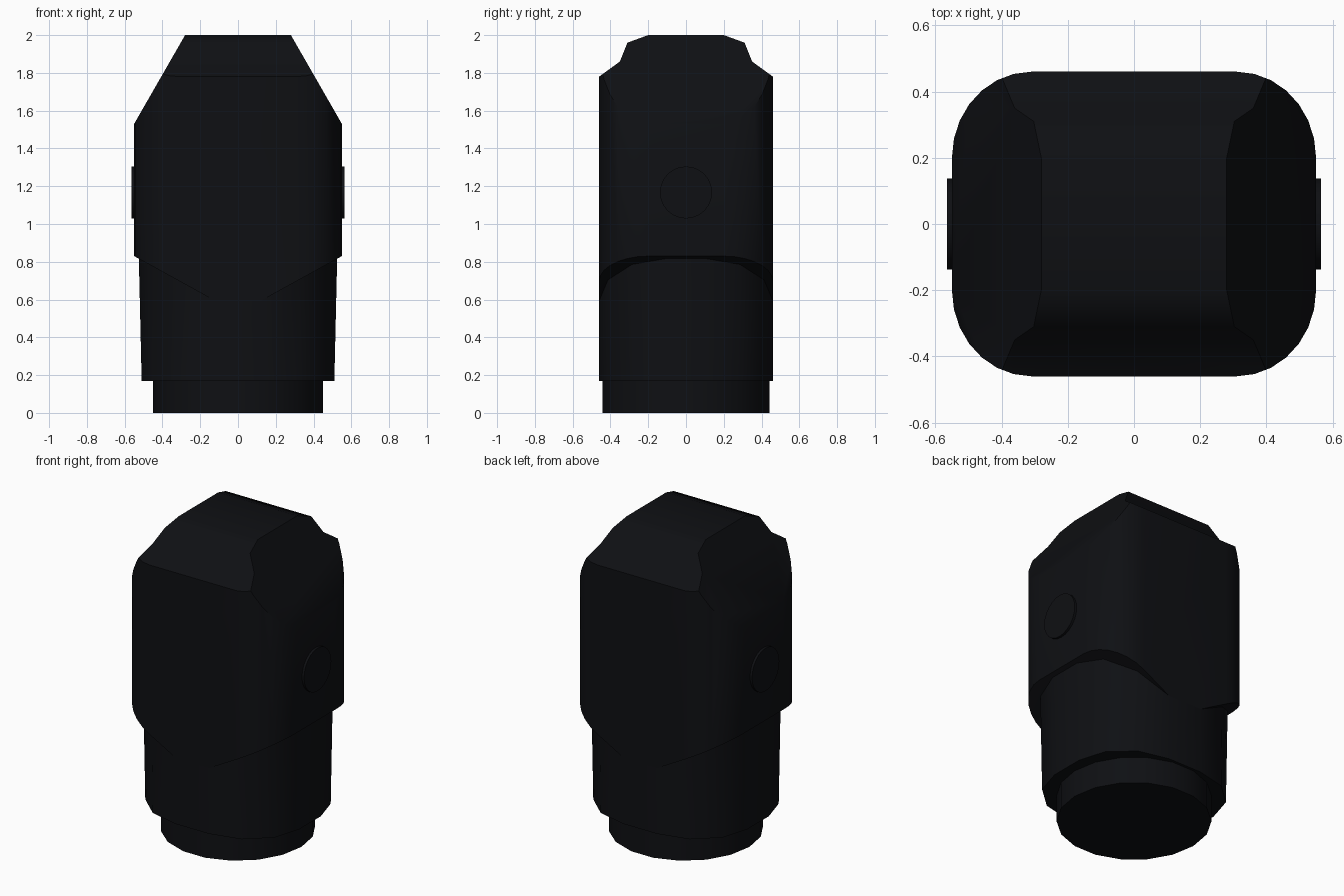
import bpy, bmesh
from math import pi, sin, cos, radians

if "Cube" in bpy.data.objects:
    bpy.data.objects.remove(bpy.data.objects["Cube"])

dark = bpy.data.materials.new("dark_plastic")
dark.diffuse_color = (0.0045, 0.005, 0.0065, 1)
dark.use_nodes = True
dark.node_tree.nodes["Principled BSDF"].inputs["Base Color"].default_value = dark.diffuse_color


def make_object(name, bm):
    bmesh.ops.recalc_face_normals(bm, faces=bm.faces)
    mesh = bpy.data.meshes.new(name)
    bm.to_mesh(mesh)
    bm.free()
    mesh.materials.append(dark)
    ob = bpy.data.objects.new(name, mesh)
    bpy.context.collection.objects.link(ob)
    return ob


def loft(name, bottom, top, cap_top=True):
    """Join two matching rings of points into a solid."""
    bm = bmesh.new()
    a = [bm.verts.new(p) for p in bottom]
    b = [bm.verts.new(p) for p in top]
    n = len(a)
    for i in range(n):
        j = (i + 1) % n
        bm.faces.new((a[i], a[j], b[j], b[i]))
    bm.faces.new(a[::-1])
    if cap_top:
        bm.faces.new(b)
    return make_object(name, bm)


def rounded_rect(hx, hy, rx, ry, seg):
    pts = []
    for q, (sx, sy) in enumerate(((1, 1), (-1, 1), (-1, -1), (1, -1))):
        for i in range(seg + 1):
            t = (q + i / seg) * pi / 2
            pts.append((sx * (hx - rx) + rx * cos(t), sy * (hy - ry) + ry * sin(t)))
    return pts


def mirrored(half):
    return half + [(-u, v) for u, v in reversed(half)]


def ring_z(pts, z):
    return [(x, y, z) for x, y in pts]


def disc(name, r, depth, n, axis, centre):
    """Cylinder whose first vertex lies on +x (or +y when laid along x)."""
    ring = [(r * cos(2 * pi * i / n), r * sin(2 * pi * i / n)) for i in range(n)]
    cx, cy, cz = centre
    if axis == 'Z':
        ends = [[(cx + u, cy + v, cz + d) for u, v in ring] for d in (-depth / 2, depth / 2)]
    else:
        ends = [[(cx + d, cy + u, cz + v) for u, v in ring] for d in (-depth / 2, depth / 2)]
    return loft(name, *ends)


def vee(x):
    """Height of the V-shaped underside of the head."""
    return 0.83 + (abs(x) - 0.55) * 0.5526


# Head: rounded block cut by a front profile and a side profile
plan = rounded_rect(0.55, 0.46, 0.24, 0.26, 7)
head = loft("head", ring_z(plan, 0.4), ring_z(plan, 2.2))
front = mirrored([(0.12, vee(0.12)), (0.75, vee(0.75)), (0.75, 1.182), (0.2226, 2.1)])
side = mirrored([(0.8, 0.3), (0.8, 1.533), (0.46, 1.78), (0.35, 1.86), (0.31, 1.96), (0.2, 2.0)])
cutters = [
    loft("front_cutter", [(u, -1, v) for u, v in front], [(u, 1, v) for u, v in front]),
    loft("side_cutter", [(-1, u, v) for u, v in side], [(1, u, v) for u, v in side]),
]
for c in cutters:
    c.hide_render = True
    m = head.modifiers.new(c.name, 'BOOLEAN')
    m.operation, m.solver, m.object = 'INTERSECT', 'EXACT', c
bpy.ops.object.select_all(action='DESELECT')
head.select_set(True)
bpy.context.view_layer.objects.active = head
bpy.ops.object.convert(target='MESH')
for c in cutters:
    bpy.data.objects.remove(c)

# Neck: rounder section, widening upward, its top following the head's V underside
low = rounded_rect(0.51, 0.46, 0.39, 0.35, 3)
high = rounded_rect(0.525, 0.46, 0.405, 0.35, 3)
neck = loft("neck", ring_z(low, 0.17), [(x, y, vee(x)) for x, y in high], cap_top=False)

# Base plug and the two side buttons
parts = [head, neck, disc("base_plug", 0.45, 0.18, 18, 'Z', (0, 0, 0.09))]
for s, label in ((1, "right"), (-1, "left")):
    parts.append(disc(label + "_button", 0.138, 0.035, 24, 'X', (s * 0.5475, 0, 1.167)))

for ob in parts:
    ob.select_set(True)
bpy.context.view_layer.objects.active = head
bpy.ops.object.shade_smooth_by_angle(angle=radians(50))
